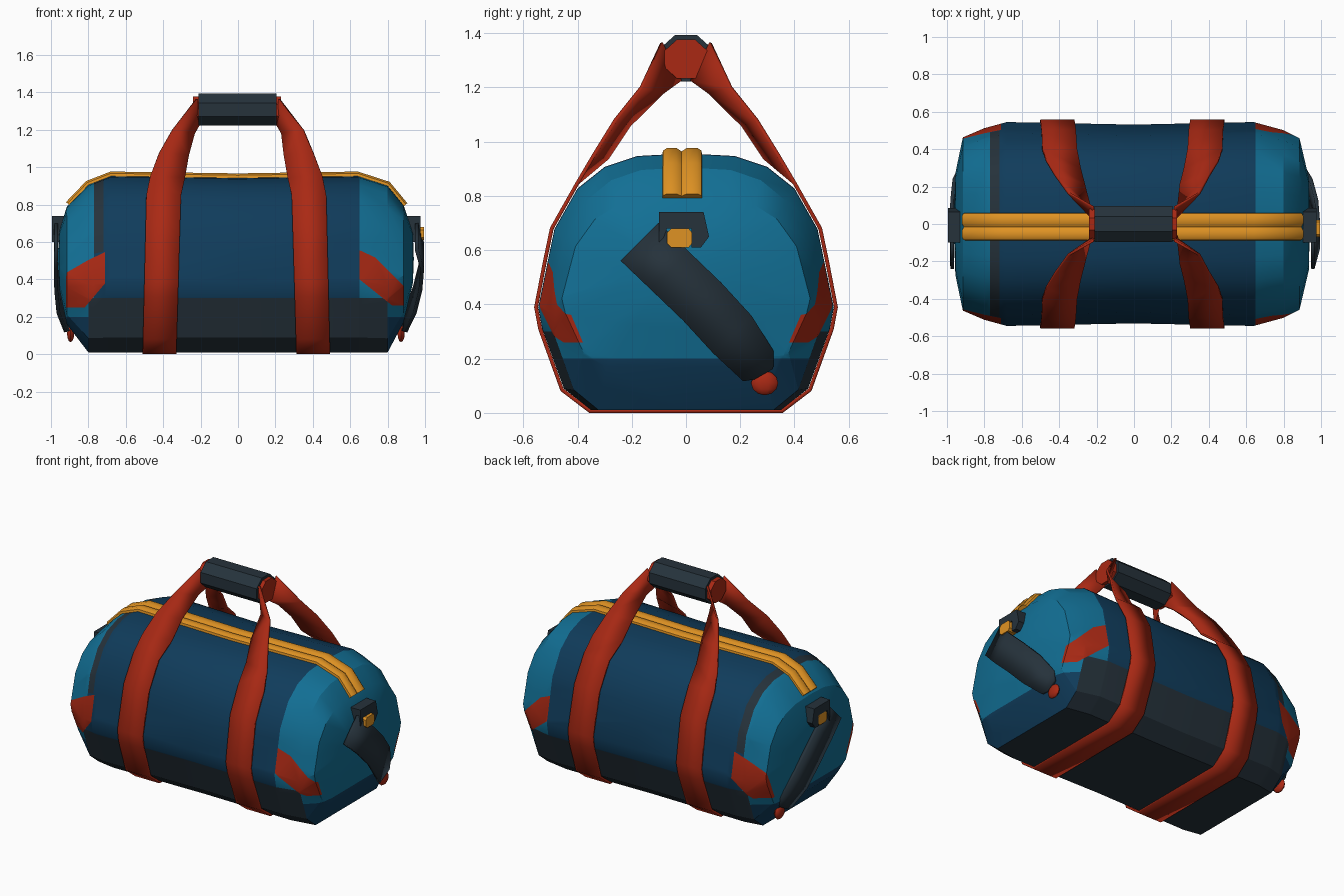
import bpy, bmesh, math
from mathutils import Vector

if "Cube" in bpy.data.objects:
    bpy.data.objects.remove(bpy.data.objects["Cube"])


def mat(name, c):
    m = bpy.data.materials.new(name)
    m.diffuse_color = (*c, 1)
    m.use_nodes = True
    m.node_tree.nodes["Principled BSDF"].inputs["Base Color"].default_value = m.diffuse_color
    return m


NAVY = mat("navy_blue", (0.005, 0.045, 0.105))
TEAL = mat("teal_blue", (0.006, 0.16, 0.30))
RED = mat("red", (0.40, 0.022, 0.007))
CHAR = mat("charcoal", (0.019, 0.032, 0.044))
GOLD = mat("golden_yellow", (0.74, 0.29, 0.017))


def finish(bm, name, mats, angle=25):
    bmesh.ops.recalc_face_normals(bm, faces=bm.faces)
    me = bpy.data.meshes.new(name)
    bm.to_mesh(me)
    bm.free()
    for m in mats:
        me.materials.append(m)
    ob = bpy.data.objects.new(name, me)
    bpy.context.collection.objects.link(ob)
    bpy.ops.object.select_all(action='DESELECT')
    ob.select_set(True)
    bpy.context.view_layer.objects.active = ob
    bpy.ops.object.shade_smooth_by_angle(angle=math.radians(angle))
    return ob


def loft(bm, rings, closed=True):
    vs = [[bm.verts.new(p) for p in r] for r in rings]
    n = len(vs[0])
    for a, b in zip(vs, vs[1:]):
        for i in range(n if closed else n - 1):
            j = (i + 1) % n
            bm.faces.new((a[i], a[j], b[j], b[i]))
    return vs


def ribbon(name, pairs, m, thick):
    bm = bmesh.new()
    loft(bm, pairs, closed=False)
    ob = finish(bm, name, [m], 40)
    s = ob.modifiers.new("thickness", 'SOLIDIFY')
    s.thickness, s.offset = thick, 0
    return ob


def prism(name, outline, x0, x1, m):
    # (y, z) outline extruded along x
    bm = bmesh.new()
    vs = loft(bm, [[(x, y, z) for y, z in outline] for x in (x0, x1)])
    for r in vs:
        bm.faces.new(r)
    return finish(bm, name, [m])


# ---- bag body: lofted cross-section along x
half = [(0, .01), (.35, .01), (.45, .09), (.53, .31), (.545, .39), (.51, .56),
        (.485, .68), (.40, .83), (.30, .91), (.18, .95), (0, .96)]
profile = half + [(-y, z) for y, z in half[-2:0:-1]]
# x, width scale, bottom z, top z
stations = [(-.955, .5, .35, .66), (-.915, .85, .16, .79), (-.80, .94, .01, .91),
            (-.68, 1, .01, .957), (0, .975, .01, .947), (.64, 1, .01, .957),
            (.80, .92, .01, .905), (.885, .84, .17, .80), (.935, .45, .38, .65)]
bm = bmesh.new()
vs = loft(bm, [[(x, y * s, zb + (z - .01) / .95 * (zt - zb)) for y, z in profile]
               for x, s, zb, zt in stations])
for ring, x in ((vs[0], -.965), (vs[-1], .94)):
    c = bm.verts.new((x, 0, .51))
    for i in range(len(ring)):
        bm.faces.new((ring[i], ring[(i + 1) % len(ring)], c))


def cut(co, no, test):
    fs = [f for f in bm.faces if test(f.calc_center_median())]
    geom = set(fs)
    for f in fs:
        geom.update(f.edges)
        geom.update(f.verts)
    bmesh.ops.bisect_plane(bm, geom=list(geom), plane_co=co, plane_no=no, dist=1e-5)


for x in (-.77, -.72, .65):
    cut((x, 0, 0), (1, 0, 0), lambda c: True)
cut((0, 0, .30), (0, 0, 1), lambda c: True)
cut((0, 0, .20), (0, 0, 1), lambda c: abs(c.x) > .8)


# corner patches: half-spaces (point, normal); inside is the positive side
def patch_planes(sx, sy):
    side = ((0, sy * .38, .26), (0, sy, -.43))
    if sx < 0:
        return [side, ((-.82, 0, .25), (-1.18, 0, 1)), ((0, 0, .25), (0, 0, 1)),
                ((-.73, 0, .70), (1.1, 0, -1)), ((-.71, 0, 0), (-1, 0, 0))]
    return [side, ((.80, 0, .28), (.8, 0, 1)), ((0, 0, .26), (0, 0, 1)),
            ((.67, 0, .58), (-1, 0, -1)), ((.65, 0, 0), (1, 0, 0))]


for sx in (-1, 1):
    for sy in (-1, 1):
        for co, no in patch_planes(sx, sy):
            cut(co, no, lambda c: c.x * sx > .6 and c.y * sy > .2)

bmesh.ops.recalc_face_normals(bm, faces=bm.faces)
for f in bm.faces:
    c = f.calc_center_median()
    end = abs(f.normal.x) > .4
    sx, sy = (1 if c.x > 0 else -1), (1 if c.y > 0 else -1)
    if abs(c.x) > .6 and all((c - Vector(co)).dot(Vector(no)) > 0
                             for co, no in patch_planes(sx, sy)):
        k = 2
    elif c.z < .30 and not (end and abs(c.x) > .8):
        k = 3
    elif c.z < .20:
        k = 0
    elif -.77 < c.x < -.72:
        k = 3 if c.z > .6 else 0
    else:
        k = 1 if (c.x > .65 or c.x < -.77) else 0
    f.material_index = k
finish(bm, "bag_body", [NAVY, TEAL, RED, CHAR])

# ---- carrying straps: legs twist up to the handle, loop under the bag
legs = [((.22, .09, 1.365), (.21, .02, 1.225)), ((.35, .165, 1.2), (.235, .085, 1.18)),
        ((.42, .26, 1.08), (.265, .21, 1.06)), ((.47, .34, .95), (.285, .29, .94))]
wrap = [(.40, .848), (.495, .68), (.52, .56), (.553, .39), (.538, .31), (.457, .085), (.355, .007)]
for sx, name in ((-1, "left_strap"), (1, "right_strap")):
    sh = 0 if sx < 0 else -.018
    path = list(legs)
    for y, z in wrap:
        t = max(0, (.85 - z) / .85)
        path.append(((.49 + .02 * t, y, z), (.305 + .025 * t, y, z)))
    front = [[(sx * a[0] + (sh if a[2] < 1.1 else 0), -a[1], a[2]) for a in p] for p in path]
    back = [[(a[0], -a[1], a[2]) for a in p] for p in reversed(front)]
    ribbon(name, front + back, RED, .014)


# ---- handle wrap and the strap core gathered inside it
def octagon(ry, rz, cz):
    return [(ry * math.cos(a) / math.cos(math.pi / 8), cz + rz * math.sin(a) / math.cos(math.pi / 8))
            for a in [math.pi / 8 + i * math.pi / 4 for i in range(8)]]


prism("handle_wrap", octagon(.096, .086, 1.308), -.21, .205, CHAR)
prism("strap_core", octagon(.08, .072, 1.305), -.24, .23, RED)

# ---- zip: two raised ridges swept over the top
zp = [(-.905, .80), (-.80, .91), (-.68, .957), (0, .947), (.64, .957), (.80, .905), (.89, .795)]
sec = [(-.09, -.02), (-.085, .01), (-.07, .02), (-.035, .02), (-.016, .007),
       (.003, .02), (.042, .02), (.057, .01), (.062, -.02)]
rings = []
for i, (x, z) in enumerate(zp):
    a, b = zp[max(i - 1, 0)], zp[min(i + 1, len(zp) - 1)]
    t = Vector((b[0] - a[0], b[1] - a[1])).normalized()
    rings.append([(x - t.y * h, y, z + t.x * h) for y, h in sec])
bm = bmesh.new()
vs = loft(bm, rings)
bm.faces.new(vs[0])
bm.faces.new(vs[-1])
finish(bm, "zip", [GOLD], 40)

# ---- end fittings: loop, yellow bar, diagonal strap with red tip
loop = [(-.10, .74), (.065, .74), (.085, .65), (.055, .61), (.02, .61), (.02, .68),
        (-.07, .68), (-.10, .60)]
bar = [(-.07, .625), (-.055, .61), (.01, .61), (.022, .625), (.022, .665), (.01, .68),
       (-.055, .68), (-.07, .665)]
line = [(-.17, .63), (-.06, .525), (.06, .41), (.17, .29), (.265, .175)]
for s, name, lx, depth, tip in (
        (1, "right", .975, (.955, .985, .975, .945, .895), .872),
        (-1, "left", .995, (.972, .975, .972, .96, .92), .895)):
    prism(name + "_loop", loop, s * .90, s * lx, CHAR)
    prism(name + "_loop_bar", bar, s * .91, s * .995, GOLD)
    pairs = []
    for i, ((y, z), x) in enumerate(zip(line, depth)):
        w = .056 if i == 4 else .07
        pairs.append([(s * x, y - w, z - w), (s * x, y + w, z + w)])
    pairs.append([(s * (depth[-1] - .012), .25, .125), (s * (depth[-1] - .008), .32, .165)])
    ribbon(name + "_end_strap", pairs, CHAR, .02)
    bm = bmesh.new()
    bmesh.ops.create_uvsphere(bm, u_segments=10, v_segments=6, radius=1)
    for v in bm.verts:
        v.co = (s * tip + v.co.x * .02, .29 + v.co.y * .05, .11 + v.co.z * .045)
    finish(bm, name + "_strap_tip", [RED], 40)
